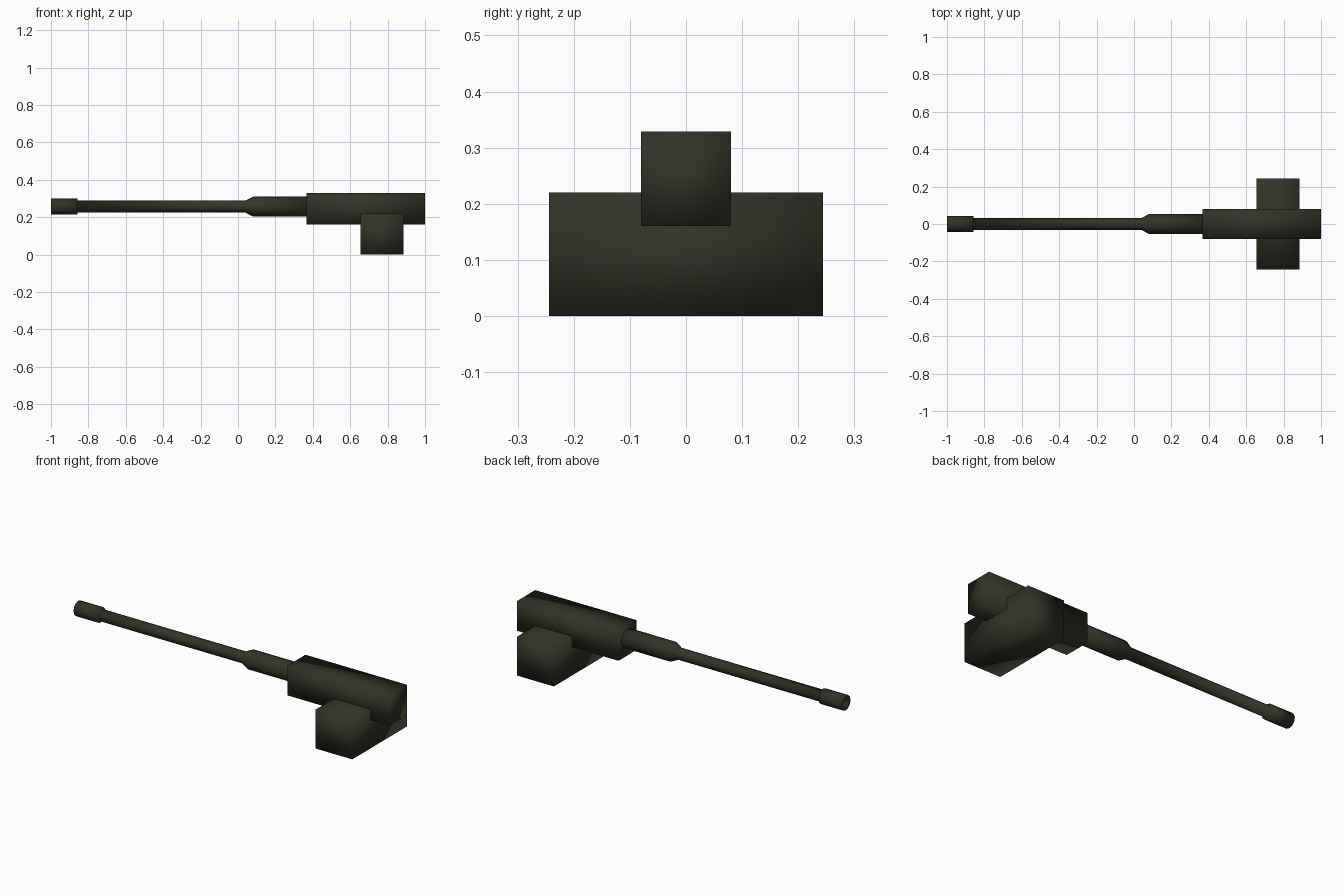
import bpy, bmesh, math

if "Cube" in bpy.data.objects:
    bpy.data.objects.remove(bpy.data.objects["Cube"])

olive = bpy.data.materials.new("dark olive")
olive.diffuse_color = (0.033, 0.033, 0.021, 1)
olive.use_nodes = True
olive.node_tree.nodes["Principled BSDF"].inputs["Base Color"].default_value = olive.diffuse_color
AXIS_Z = 0.257
SIDES = 12


def finish(name, bm):
    bmesh.ops.recalc_face_normals(bm, faces=bm.faces)
    for f in bm.faces:
        f.smooth = True
    mesh = bpy.data.meshes.new(name)
    bm.to_mesh(mesh)
    bm.free()
    mesh.materials.append(olive)
    ob = bpy.data.objects.new(name, mesh)
    bpy.context.collection.objects.link(ob)
    return ob


def box(name, x0, x1, half_y, z0, z1):
    bm = bmesh.new()
    bmesh.ops.create_cube(bm, size=1)
    for v in bm.verts:
        v.co = ((x0 + x1) / 2 + v.co.x * (x1 - x0),
                v.co.y * 2 * half_y,
                (z0 + z1) / 2 + v.co.z * (z1 - z0))
    return finish(name, bm)


def lathe(name, profile):
    """Turn (x, radius) points around the barrel axis and cap both ends."""
    bm = bmesh.new()
    rings = []
    for x, r in profile:
        rings.append([bm.verts.new((x, r * math.cos(i * math.tau / SIDES),
                                    AXIS_Z + r * math.sin(i * math.tau / SIDES)))
                      for i in range(SIDES)])
    for a, b in zip(rings, rings[1:]):
        for i in range(SIDES):
            j = (i + 1) % SIDES
            bm.faces.new((a[i], a[j], b[j], b[i]))
    bm.faces.new(rings[0])
    bm.faces.new(rings[-1])
    return finish(name, bm)


# Barrel: bored muzzle collar, thin tube, flared thick sleeve
lathe("barrel", [(-0.93, 0.026), (-1.0, 0.028), (-1.0, 0.042), (-0.857, 0.042),
                 (-0.857, 0.032), (0.04, 0.032), (0.08, 0.053), (0.37, 0.053)])

# Receiver housing and the cross block beneath it
box("receiver", 0.366, 1.0, 0.08, 0.16, 0.329)
box("mount_block", 0.656, 0.886, 0.244, 0.0, 0.22)
